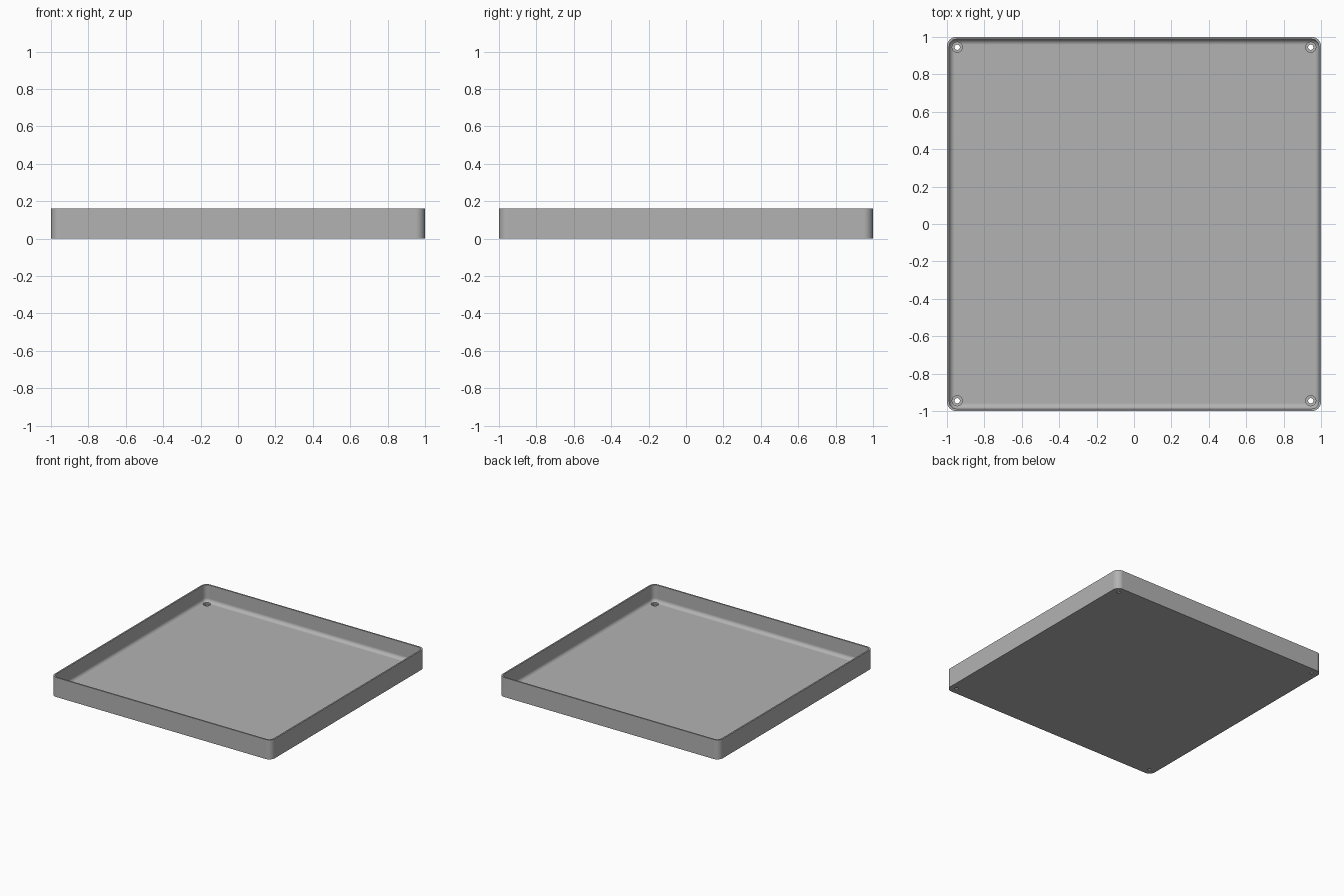
import bpy, bmesh, math

if "Cube" in bpy.data.objects:
    bpy.data.objects.remove(bpy.data.objects["Cube"])

HEIGHT, FLOOR = 0.16, 0.02
WALL, FILLET, CORNER = 0.012, 0.03, 0.05
HOLE_POS = 0.945

grey = bpy.data.materials.new("mid grey")
grey.diffuse_color = (0.45, 0.45, 0.45, 1)
grey.use_nodes = True
grey.node_tree.nodes["Principled BSDF"].inputs["Base Color"].default_value = grey.diffuse_color


def rounded_square(bm, inset, z, steps=10):
    """Ring of vertices: a rounded square moved inwards by inset."""
    ring, r, c = [], CORNER - inset, 1 - CORNER
    for q, (sx, sy) in enumerate([(1, 1), (-1, 1), (-1, -1), (1, -1)]):
        for i in range(steps + 1):
            a = (q + i / steps) * math.pi / 2
            ring.append(bm.verts.new((sx * c + r * math.cos(a),
                                      sy * c + r * math.sin(a), z)))
    return ring


# Tray: outer wall, rim, inner wall, then the fillet down to the floor
profile = [(0, 0), (0, HEIGHT), (WALL, HEIGHT)]
for i in range(9):
    a = i / 8 * math.pi / 2
    profile.append((WALL + FILLET * (1 - math.cos(a)),
                    FLOOR + FILLET * (1 - math.sin(a))))
bm = bmesh.new()
rings = [rounded_square(bm, *p) for p in profile]
for lo, hi in zip(rings, rings[1:]):
    n = len(lo)
    for i in range(n):
        j = (i + 1) % n
        bm.faces.new((lo[i], lo[j], hi[j], hi[i]))
bm.faces.new(rings[0][::-1])
bm.faces.new(rings[-1])
mesh = bpy.data.meshes.new("tray")
bm.to_mesh(mesh)
bm.free()
mesh.materials.append(grey)
tray = bpy.data.objects.new("tray", mesh)
bpy.context.collection.objects.link(tray)


def cut_hole(x, y, radius, z0, z1):
    """Cut a round hole out of the tray between two heights."""
    bpy.ops.mesh.primitive_cylinder_add(vertices=32, radius=radius, depth=z1 - z0,
                                        location=(x, y, (z0 + z1) / 2))
    cutter = bpy.context.object
    cutter.name = "hole_cutter"
    cutter.hide_render = True
    bpy.context.view_layer.objects.active = tray
    mod = tray.modifiers.new("hole", 'BOOLEAN')
    mod.operation, mod.solver, mod.object = 'DIFFERENCE', 'EXACT', cutter
    bpy.ops.object.modifier_apply(modifier=mod.name)
    bpy.data.objects.remove(cutter)


# Corner screw holes, each with a shallow counterbore
for x in (-HOLE_POS, HOLE_POS):
    for y in (-HOLE_POS, HOLE_POS):
        cut_hole(x, y, 0.014, -0.05, 0.06)
        cut_hole(x, y, 0.027, 0.01, 0.06)

# Smooth rounded surfaces, flat floor and walls
bpy.ops.object.select_all(action='DESELECT')
tray.select_set(True)
bpy.context.view_layer.objects.active = tray
bpy.ops.object.shade_smooth_by_angle(angle=math.radians(30))
weighted = tray.modifiers.new("weighted normals", 'WEIGHTED_NORMAL')
weighted.keep_sharp = True
